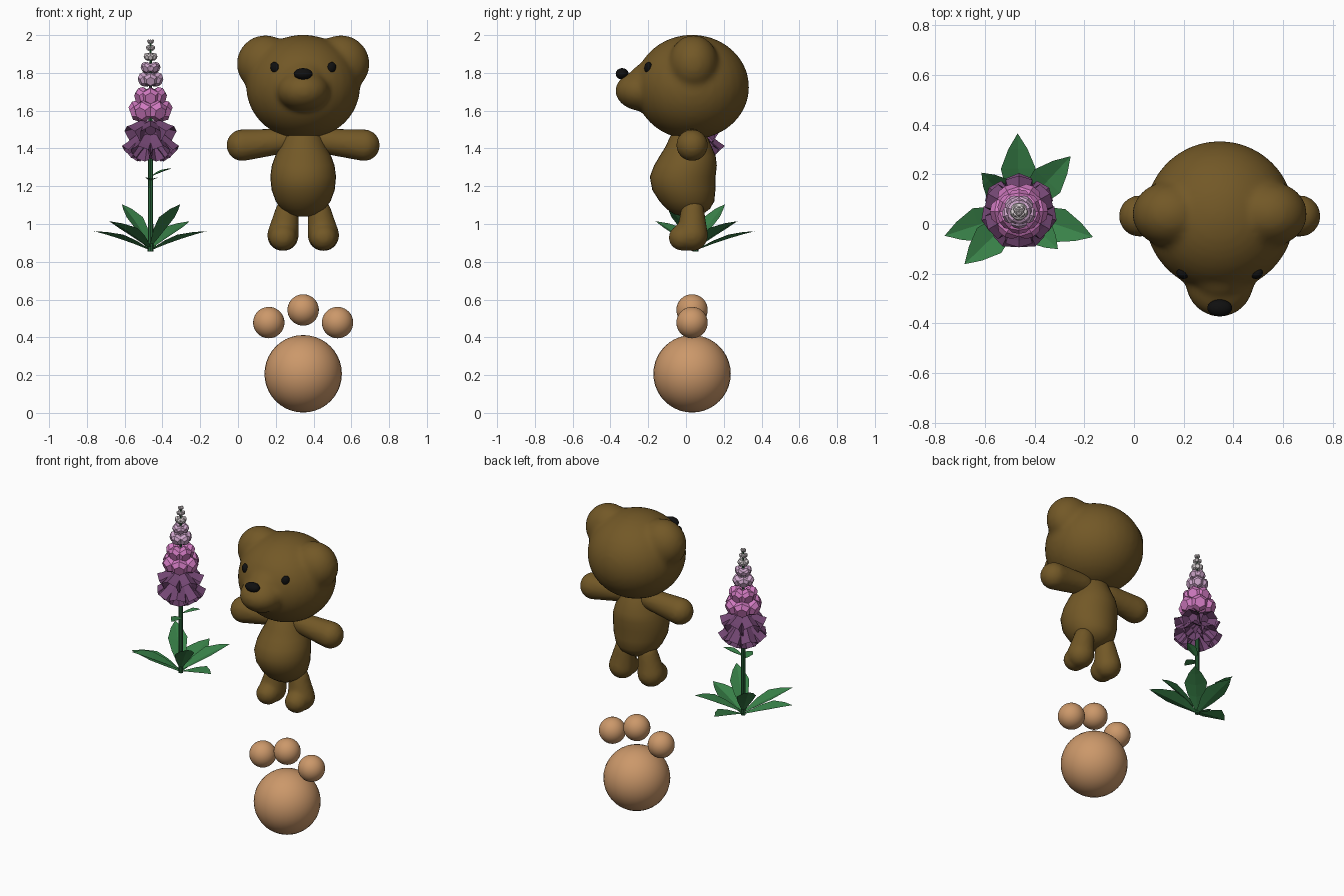
import bpy, bmesh, math
from mathutils import Vector, Matrix

if "Cube" in bpy.data.objects:
    bpy.data.objects.remove(bpy.data.objects["Cube"], do_unlink=True)


def material(name, rgb):
    m = bpy.data.materials.new(name)
    m.use_nodes = True
    m.diffuse_color = (*rgb, 1)
    shader = m.node_tree.nodes["Principled BSDF"]
    shader.inputs["Base Color"].default_value = (*rgb, 1)
    shader.inputs["Roughness"].default_value = 0.8
    return m


FUR = material("brown fur", (.17, .098, .02))
TAN = material("tan pad", (.6, .314, .144))
BLACK = material("black", (.005, .005, .005))
STEM = material("dark green stem", (.022, .125, .042))
LEAF = material("leaf green", (.04, .22, .065))
PURPLE = material("dusky purple", (.17, .062, .17))
PINK = material("bright pink", (.62, .19, .52))
LILAC = material("pale lilac", (.6, .37, .58))
WHITE = material("bud white", (.66, .6, .62))


def finish(bm, name, mat, smooth=True):
    bmesh.ops.recalc_face_normals(bm, faces=bm.faces)
    mesh = bpy.data.meshes.new(name)
    bm.to_mesh(mesh)
    bm.free()
    mesh.materials.append(mat)
    obj = bpy.data.objects.new(name, mesh)
    bpy.context.collection.objects.link(obj)
    for p in mesh.polygons:
        p.use_smooth = smooth
    return obj


def ellipsoid(bm, centre, radii, tilt=Matrix()):
    m = Matrix.Translation(centre) @ tilt @ Matrix.Diagonal((*radii, 1))
    bmesh.ops.create_uvsphere(bm, u_segments=32, v_segments=20, radius=1, matrix=m)


def ball(name, centre, radii, mat, tilt=Matrix()):
    bm = bmesh.new()
    ellipsoid(bm, centre, radii, tilt)
    return finish(bm, name, mat)


def loft(bm, rings, sides, cap=True):
    """Skin circles given as (centre, radius) along z, with optional end caps."""
    loops = []
    for c, r in rings:
        loops.append([bm.verts.new((c[0] + r * math.cos(math.tau * i / sides),
                                    c[1] + r * math.sin(math.tau * i / sides), c[2]))
                      for i in range(sides)])
    for a, b in zip(loops, loops[1:]):
        for i in range(sides):
            j = (i + 1) % sides
            bm.faces.new((a[i], a[j], b[j], b[i]))
    if cap:
        bm.faces.new(loops[0][::-1])
        bm.faces.new(loops[-1])


def blend(obj, voxel, rounds):
    """Melt overlapping volumes into one soft skin."""
    r = obj.modifiers.new("Skin", 'REMESH')
    r.mode, r.voxel_size, r.use_smooth_shade = 'VOXEL', voxel, True
    s = obj.modifiers.new("Soften", 'SMOOTH')
    s.factor, s.iterations = .5, rounds


def limb(bm, a, ra, b, rb, steps=10):
    """Tapered rounded limb made of overlapping balls."""
    for i in range(steps + 1):
        t = i / steps
        r = ra + (rb - ra) * t
        ellipsoid(bm, Vector(a).lerp(Vector(b), t), (r, r, r))


# ---- Paw emblem ----
X, Y = .345, .032
ball("paw_pad", (X, Y, .207), (.205,) * 3, TAN)
for name, dx, z in (("right", -.182, .478), ("middle", 0, .545), ("left", .182, .478)):
    ball(name + "_toe_pad", (X + dx, Y, z), (.083,) * 3, TAN)

# ---- Bear head: skull, ears and snout melted together ----
bm = bmesh.new()
ellipsoid(bm, (X, Y, 1.725), (.302, .303, .277))
ellipsoid(bm, (X, -.225, 1.705), (.14, .15, .108))
ellipsoid(bm, (X, -.18, 1.77), (.12, .12, .09))
for s in (-1, 1):
    ellipsoid(bm, (X + s * .2, .04, 1.848), (.152, .132, .152))
blend(finish(bm, "bear_head", FUR), .016, 8)

ball("nose", (X, -.338, 1.795), (.05, .034, .03), BLACK)
for side, s in (("right", -1), ("left", 1)):
    tilt = Matrix.Rotation(s * .5, 4, 'Z') @ Matrix.Rotation(s * .35, 4, 'Y')
    ball(side + "_eye", (X + s * .15, -.2, 1.828), (.024, .02, .03), BLACK, tilt)

# ---- Bear body: pear profile with a belly pushed forward ----
bm = bmesh.new()
profile = ((1.04, .03), (1.052, .075), (1.08, .115), (1.12, .145), (1.18, .167), (1.25, .174),
           (1.31, .166), (1.36, .148), (1.41, .122), (1.46, .1), (1.5, .07))
loft(bm, [((X, .015 - .034 * math.exp(-((z - 1.23) / .1) ** 2), z), r)
          for z, r in profile], 32)
finish(bm, "bear_body", FUR)

# ---- Arms and legs ----
for side, s in (("right", -1), ("left", 1)):
    bm = bmesh.new()
    limb(bm, (X + s * .322, Y, 1.417), .084, (X + s * .1, Y, 1.44), .066)
    blend(finish(bm, side + "_arm", FUR), .014, 3)
    bm = bmesh.new()
    limb(bm, (X + s * .085, .035, 1.07), .062, (X + s * .107, .032, .94), .084)
    ellipsoid(bm, (X + s * .107, -.018, .928), (.074, .074, .07))
    blend(finish(bm, side + "_leg", FUR), .014, 4)

# ---- Foxglove stem ----
FX, FY, GROUND = -.463, .05, .855
bm = bmesh.new()
loft(bm, [((FX, FY, GROUND), .015), ((FX, FY, 1.5), .012), ((FX, FY, 1.96), .005)], 8)
finish(bm, "flower_stem", STEM, False)


# ---- Leaves: folded blades rising from the stem ----
def leaf(name, angle, reach, base, tip, width):
    bm = bmesh.new()
    rows = []
    for t, w in ((0, .12), (.3, .75), (.55, 1), (.8, .55)):
        z = base + (tip - base) * (t + .25 * t * (1 - t))
        half = width * w
        rows.append([bm.verts.new((reach * t, k * half, z + abs(k) * half * .3))
                     for k in (-1, 0, 1)])
    end = bm.verts.new((reach, 0, tip))
    for a, b in zip(rows, rows[1:]):
        for i in (0, 1):
            bm.faces.new((a[i], b[i], b[i + 1], a[i + 1]))
    for i in (0, 1):
        bm.faces.new((rows[-1][i], end, rows[-1][i + 1]))
    bm.transform(Matrix.Translation((FX, FY, 0)) @
                 Matrix.Rotation(math.radians(angle), 4, 'Z'))
    finish(bm, name, LEAF, False)


for k, a in enumerate((91, -19, 198)):
    leaf(f"low_leaf_{k}", a, .315, .86, .962, .07)
for k, a in enumerate((47, 224)):
    leaf(f"middle_leaf_{k}", a, .305, .87, 1.015, .07)
for k, a in enumerate((-44, 134)):
    leaf(f"upper_leaf_{k}", a, .218, .88, 1.105, .06)
leaf("stem_leaf_high", 20, .125, 1.25, 1.295, .03)
leaf("stem_leaf_low", 275, .11, 1.23, 1.24, .035)


# ---- Blossoms: rings of six-sided bells, opening towards the bottom ----
def bell_ring(name, mat, count, z, out, size, droop, turn, is_open):
    bm = bmesh.new()
    length = out / math.cos(droop)
    for i in range(count):
        part = bmesh.new()
        rings = [(0, .25), (.35, .72), (.8, .88), (1, 1)] if is_open else \
                [(0, .3), (.4, .95), (.75, 1), (1, .62)]
        if is_open:
            rings.append((.6, .5))
        loft(part, [((0, 0, length * t), size * r) for t, r in rings], 6)
        spin = math.tau * (i + turn) / count - math.pi / 2
        part.transform(Matrix.Translation((FX, FY, z + math.tan(droop) * out)) @
                       Matrix.Rotation(spin, 4, 'Z') @
                       Matrix.Rotation(math.pi / 2 + droop, 4, 'Y'))
        tmp = bpy.data.meshes.new("part")
        part.to_mesh(tmp)
        part.free()
        bm.from_mesh(tmp)
        bpy.data.meshes.remove(tmp)
    finish(bm, name, mat, False)


bell_ring("purple_bells_low", PURPLE, 7, 1.372, .112, .06, .8, .5, True)
bell_ring("purple_bells_high", PURPLE, 6, 1.465, .112, .062, .55, 0, True)
bell_ring("pink_bells_low", PINK, 6, 1.585, .105, .056, .35, .5, False)
bell_ring("pink_bells_high", PINK, 6, 1.665, .08, .05, .3, 0, False)
bell_ring("lilac_bells_low", LILAC, 5, 1.755, .06, .038, .4, 0, False)
bell_ring("lilac_bells_high", LILAC, 5, 1.82, .046, .03, .4, .5, False)
bell_ring("white_buds_low", WHITE, 5, 1.88, .032, .021, .4, 0, False)
bell_ring("white_buds_high", WHITE, 4, 1.928, .024, .015, .4, .5, False)
bell_ring("white_buds_top", WHITE, 4, 1.963, .016, .011, .4, 0, False)
